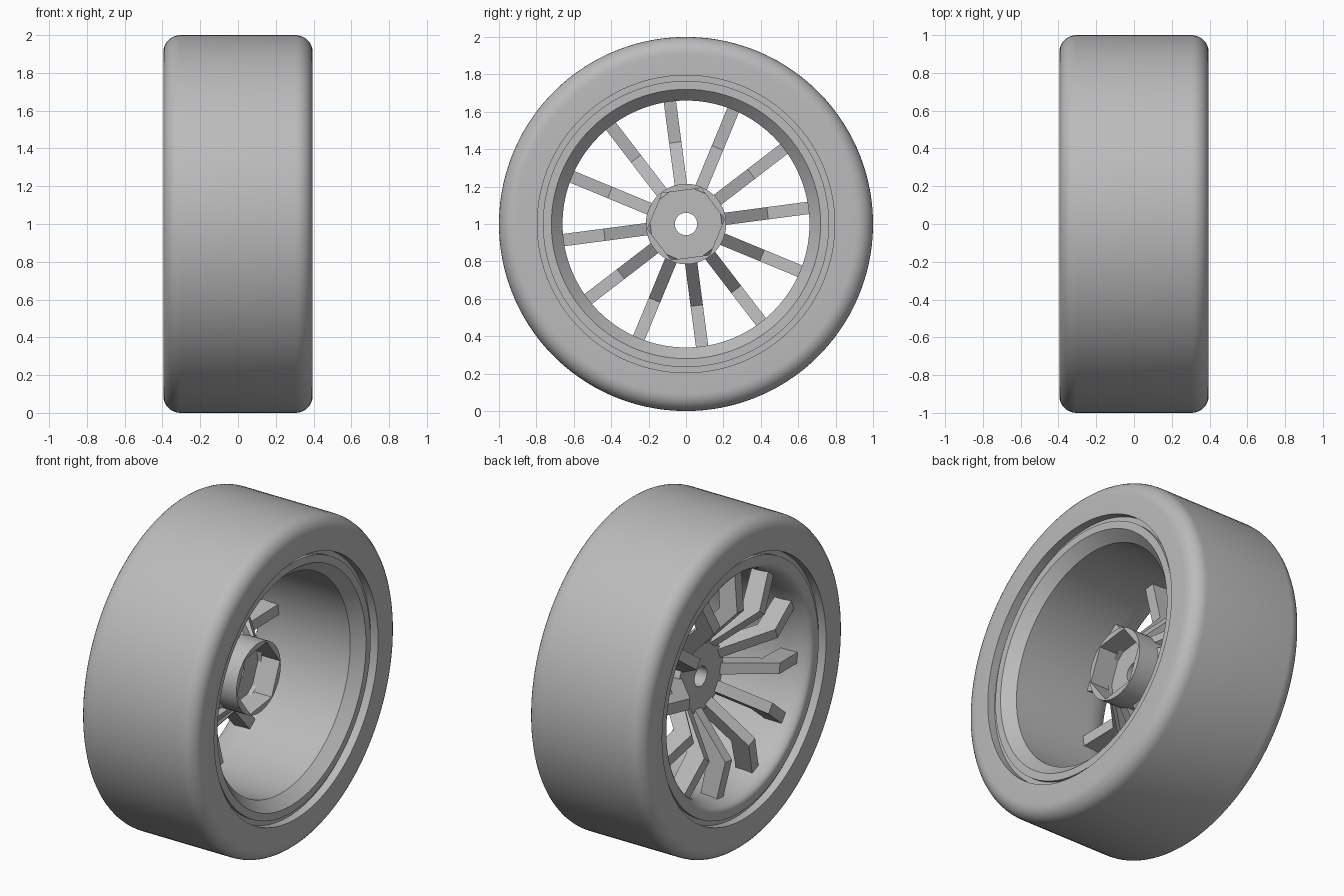
import bpy
import bmesh
from math import sin, cos, pi, radians

if "Cube" in bpy.data.objects:
    bpy.data.objects.remove(bpy.data.objects["Cube"], do_unlink=True)

AXLE_Z = 1.0
PHASE = radians(7.5)
SPOKES = 12

grey = bpy.data.materials.new("plain grey")
grey.use_nodes = True
grey.diffuse_color = (0.5, 0.5, 0.5, 1)
grey.node_tree.nodes["Principled BSDF"].inputs["Base Color"].default_value = grey.diffuse_color


def finish(name, bm):
    """Turn a bmesh into a shaded object sitting on the axle."""
    bmesh.ops.recalc_face_normals(bm, faces=bm.faces)
    mesh = bpy.data.meshes.new(name)
    bm.to_mesh(mesh)
    bm.free()
    mesh.materials.append(grey)
    obj = bpy.data.objects.new(name, mesh)
    obj.location.z = AXLE_Z
    bpy.context.collection.objects.link(obj)
    bpy.ops.object.select_all(action="DESELECT")
    obj.select_set(True)
    bpy.context.view_layer.objects.active = obj
    bpy.ops.object.shade_smooth_by_angle(angle=radians(25))
    return obj


def circle(a):
    return 1.0


def hexagon(a):
    return cos(pi / 6) / cos(a % (pi / 3) - pi / 6)


def lathe(name, profile, steps):
    """Spin a closed loop of (x, radius, shape) around the x axis."""
    bm = bmesh.new()
    rings = []
    for x, r, shape in profile:
        ring = []
        for i in range(steps):
            a = 2 * pi * i / steps
            d = r * shape(a + 1e-6)
            ring.append(bm.verts.new((x, d * cos(a + PHASE), d * sin(a + PHASE))))
        rings.append(ring)
    for k, ring in enumerate(rings):
        nxt = rings[(k + 1) % len(rings)]
        for i in range(steps):
            j = (i + 1) % steps
            bm.faces.new((ring[i], ring[j], nxt[j], nxt[i]))
    return finish(name, bm)


def rounded(points):
    return [(x, r, circle) for x, r in points]


# Tyre: flat tread with rounded shoulders and a recessed bead
HALF, SHOULDER = 0.395, 0.09
half = [(0.345, 0.74), (0.345, 0.795), (HALF, 0.795)]
for i in range(9):
    a = pi / 2 * i / 8
    half.append((HALF - SHOULDER * (1 - cos(a)), 1 - SHOULDER * (1 - sin(a))))
lathe("tyre", rounded(half + [(-x, r) for x, r in reversed(half)]), 128)

# Rim: bevelled lip on one side, curved flare on the other
rim = [(0.365, 0.765), (0.365, 0.72), (0.30, 0.66), (-0.22, 0.66)]
for i in range(1, 9):
    a = pi / 2 * i / 8
    rim.append((-0.22 - 0.145 * sin(a), 0.72 - 0.06 * cos(a)))
rim.append((-0.365, 0.765))
lathe("rim", rounded(rim), 128)

# Hub: round boss with a hexagonal socket and a through bore
lathe("hub", [
    (-0.10, 0.06, circle), (-0.10, 0.215, circle), (0.14, 0.215, circle),
    (0.14, 0.208, hexagon), (0.0, 0.208, hexagon), (0.0, 0.06, circle),
], 48)

# Spokes: bent bars from hub to rim
side = [(-0.10, 0.19), (-0.33, 0.44), (-0.29, 0.68),
        (-0.18, 0.68), (-0.21, 0.44), (0.03, 0.19)]
WIDTH = 0.066
bm = bmesh.new()
for n in range(SPOKES):
    a = PHASE + 2 * pi * n / SPOKES
    c, s = cos(a), sin(a)
    left, right = [[bm.verts.new((x, r * c - w * s, r * s + w * c)) for x, r in side]
                   for w in (-WIDTH / 2, WIDTH / 2)]
    for loop in (left, right):
        bm.faces.new((loop[0], loop[1], loop[4], loop[5]))
        bm.faces.new((loop[1], loop[2], loop[3], loop[4]))
    for i in range(len(side)):
        j = (i + 1) % len(side)
        bm.faces.new((left[i], left[j], right[j], right[i]))
spokes = finish("spokes", bm)
for poly in spokes.data.polygons:
    poly.use_smooth = False
